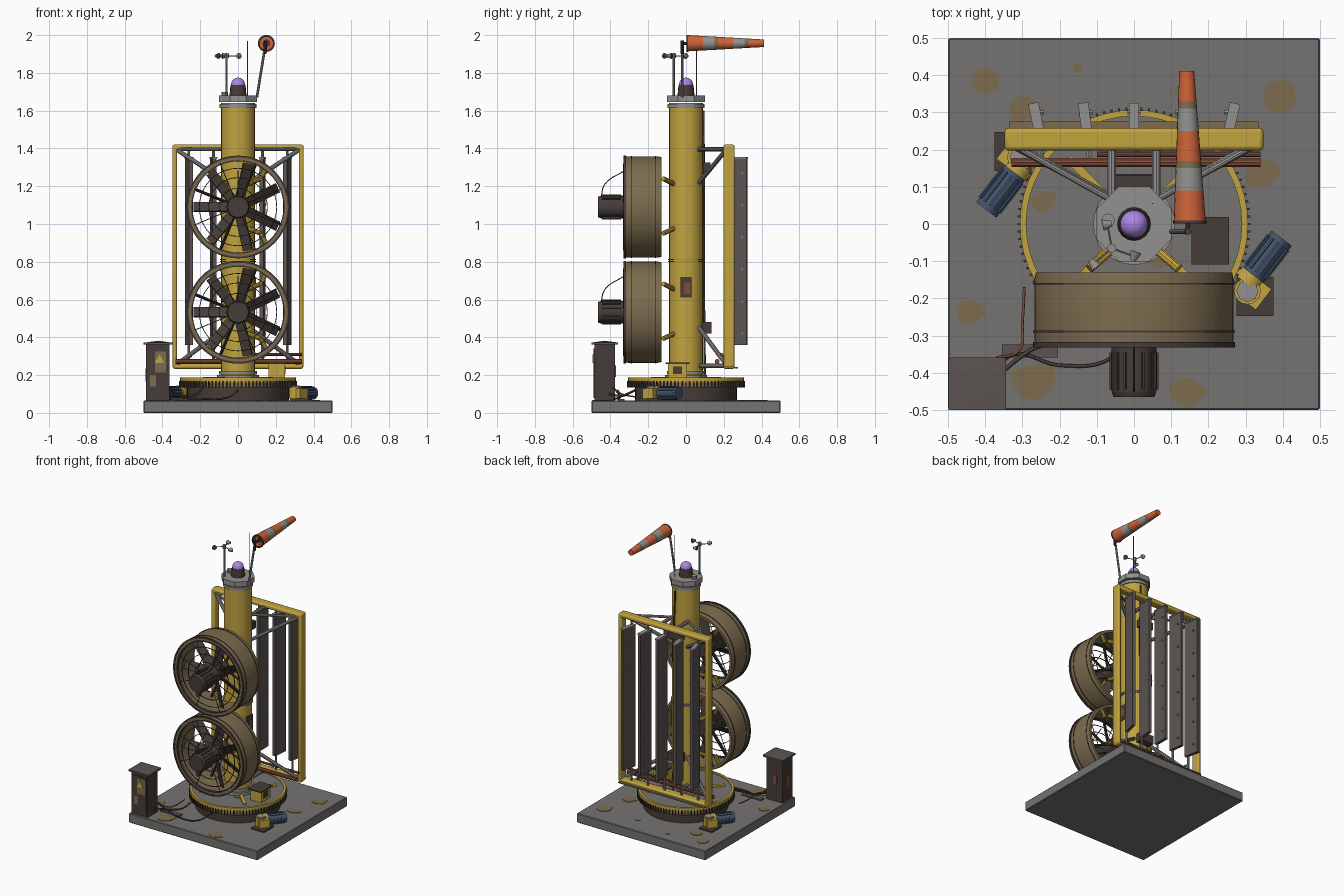
import bpy, bmesh, math, random
from mathutils import Vector, Matrix

if "Cube" in bpy.data.objects:
    bpy.data.objects.remove(bpy.data.objects["Cube"])

random.seed(4)
COLOURS = {
    "yellow": (.54, .37, .05), "tan": (.205, .152, .078), "concrete": (.182, .172, .166),
    "steel": (.29, .285, .28), "dark_brown": (.06, .046, .039), "orange": (.62, .125, .04),
    "purple": (.42, .24, .78), "blue": (.055, .09, .15), "rust": (.24, .075, .04),
    "dark_steel": (.105, .09, .083)}
MATS = {}
for key, c in COLOURS.items():
    MATS[key] = bpy.data.materials.new(key)
    MATS[key].diffuse_color = (*c, 1)


def done(bm, name, *mats):
    bmesh.ops.recalc_face_normals(bm, faces=bm.faces)
    me = bpy.data.meshes.new(name)
    bm.to_mesh(me)
    bm.free()
    for m in mats:
        me.materials.append(MATS[m])
    me.shade_smooth()
    me.set_sharp_from_angle(angle=math.radians(35))
    ob = bpy.data.objects.new(name, me)
    bpy.context.collection.objects.link(ob)
    return ob


def box(bm, c, s, rot=None):
    m = Matrix.Translation(c) @ (rot or Matrix()) @ Matrix.Diagonal((*s, 1))
    bmesh.ops.create_cube(bm, size=1, matrix=m)


def tube(bm, p, q, r, r2=None, n=10):
    p, q = Vector(p), Vector(q)
    rot = (q - p).to_track_quat('Z', 'Y').to_matrix().to_4x4()
    bmesh.ops.create_cone(bm, cap_ends=True, segments=n, radius1=r, radius2=r if r2 is None else r2,
                          depth=(q - p).length, matrix=Matrix.Translation((p + q) / 2) @ rot)


def lathe(bm, prof, c, axis, n=48, closed=True):
    """Revolve (radius, height) points about y or z through c."""
    rings = []
    for i in range(n):
        a = math.tau * i / n
        u, v = math.cos(a), math.sin(a)
        rings.append([bm.verts.new(Vector(c) + Vector((r * u, h, r * v) if axis == 'y' else (r * u, r * v, h)))
                      for r, h in prof])
    m = len(prof)
    for i in range(n):
        a, b = rings[i], rings[(i + 1) % n]
        for j in range(m if closed else m - 1):
            k = (j + 1) % m
            bm.faces.new((a[j], a[k], b[k], b[j]))


def ring(bm, r0, r1, h0, h1, c, axis, n=48):
    lathe(bm, [(r0, h0), (r1, h0), (r1, h1), (r0, h1)], c, axis, n)


def boxes(name, mat, *items):
    bm = bmesh.new()
    for it in items:
        box(bm, *it)
    return done(bm, name, mat)


def tubes(name, mat, *items, n=10):
    bm = bmesh.new()
    for it in items:
        tube(bm, *it, n=n)
    return done(bm, name, mat)


def cable(name, mat, pts, r):
    cu = bpy.data.curves.new(name, 'CURVE')
    cu.dimensions, cu.bevel_depth, cu.bevel_resolution, cu.resolution_u = '3D', r, 1, 6
    sp = cu.splines.new('BEZIER')
    sp.bezier_points.add(len(pts) - 1)
    for b, p in zip(sp.bezier_points, pts):
        b.co, b.handle_left_type, b.handle_right_type = p, 'AUTO', 'AUTO'
    cu.materials.append(MATS[mat])
    bpy.context.collection.objects.link(bpy.data.objects.new(name, cu))


# Base slab with stained patches
bm = bmesh.new()
box(bm, (0, 0, .0325), (1, 1, .065))
bmesh.ops.bevel(bm, geom=bm.edges[:], offset=.004, segments=1, affect='EDGES')
done(bm, "base_slab", "concrete")
bm = bmesh.new()
for x, y, r, z in [(-.40, .39, .045, .065), (.39, .35, .055, .065), (-.29, .31, .045, .065), (.345, .14, .05, .065),
                   (-.44, -.24, .04, .065), (-.27, -.42, .07, .065), (.14, -.45, .052, .065),
                   (.12, .36, .015, .065), (-.15, .42, .015, .065), (-.24, .06, .035, .180), (.06, -.1, .03, .180)]:
    vs = [bm.verts.new((x + r * f * math.cos(a), y + r * f * .85 * math.sin(a), z - .002))
          for a, f in [(math.tau * i / 9, random.uniform(.7, 1.15)) for i in range(9)]]
    ext = bmesh.ops.extrude_face_region(bm, geom=[bm.faces.new(vs)])
    bmesh.ops.translate(bm, vec=(0, 0, .005), verts=[g for g in ext["geom"] if isinstance(g, bmesh.types.BMVert)])
done(bm, "stain_patches", "tan")
boxes("cable_cover", "dark_steel", ((-.28, -.342, .069), (.15, .035, .008)))

# Slewing turntable: drum, toothed ring, deck, rim and gussets
tubes("turntable_drum", "dark_brown", ((0, 0, .065), (0, 0, .14), .27), n=48)
bm = bmesh.new()
ring(bm, .2, .304, .135, .163, (0, 0, 0), 'z')
done(bm, "gear_ring", "tan")
bm = bmesh.new()
for i in range(96):
    a = math.tau * i / 96
    box(bm, (.307 * math.cos(a), .307 * math.sin(a), .152), (.013, .006, .034), Matrix.Rotation(a, 4, 'Z'))
done(bm, "gear_teeth", "dark_brown")
tubes("turntable_deck", "concrete", ((0, 0, .155), (0, 0, .180), .298), n=48)
bm = bmesh.new()
ring(bm, .29, .307, .162, .187, (0, 0, 0), 'z')
for i in range(4):
    a = math.tau * (i + .5) / 4
    box(bm, (.17 * math.cos(a), .17 * math.sin(a), .185), (.16, .022, .012), Matrix.Rotation(a, 4, 'Z'))
done(bm, "turntable_rim", "yellow")

# Mast with flanges, hatch, beacon
tubes("mast", "yellow", ((0, 0, .18), (0, 0, 1.64), .09), n=24)
bm = bmesh.new()
for z0, z1, r in [(.18, .2, .11), (.203, .222, .1), (.798, .805, .096), (.809, .816, .096), (1.615, 1.635, .097)]:
    tube(bm, (0, 0, z0), (0, 0, z1), r, n=24)
tube(bm, (0, 0, 1.645), (0, 0, 1.68), .109, n=8)
bmesh.ops.rotate(bm, verts=bm.verts[-16:], cent=(0, 0, 0), matrix=Matrix.Rotation(math.pi / 8, 3, 'Z'))
done(bm, "mast_flanges", "steel")
boxes("mast_hatch", "dark_brown", ((.088, 0, .665), (.012, .06, .11)))
boxes("hatch_rust", "rust", ((.094, .005, .66), (.004, .03, .06)))
tubes("beacon_base", "dark_brown", ((0, 0, 1.68), (0, 0, 1.735), .045, .04), n=16)
bm = bmesh.new()
bmesh.ops.create_uvsphere(bm, u_segments=24, v_segments=14, radius=.037, matrix=Matrix.Translation((0, 0, 1.738)))
done(bm, "beacon_lamp", "purple")

# Two ducted fans
for tag, z in (("upper", 1.09), ("lower", .533)):
    c = (0, 0, z)
    bm = bmesh.new()
    lathe(bm, [(.266, -.328), (.268, -.30), (.268, -.15), (.264, -.131), (.247, -.131), (.246, -.328)], c, 'y', 56)
    done(bm, tag + "_fan_duct", "tan")
    bm = bmesh.new()
    ring(bm, .262, .272, -.332, -.318, c, 'y', 56)
    ring(bm, .241, .248, -.332, -.31, c, 'y', 56)
    ring(bm, .26, .271, -.292, -.287, c, 'y', 56)
    ring(bm, .26, .271, -.163, -.158, c, 'y', 56)
    done(bm, tag + "_fan_lips", "dark_brown")
    bm = bmesh.new()
    tube(bm, (0, -.33, z), (0, -.17, z), .055, n=20)
    for i in range(7):
        R = Matrix.Rotation(math.pi + math.tau * i / 7, 4, 'Y')
        box(bm, Vector(c) + Vector((0, -.25, 0)) + R @ Vector((.145, 0, 0)), (.18, .008, .06),
            R @ Matrix.Rotation(math.radians(35), 4, 'X'))
    done(bm, tag + "_fan_blades", "dark_brown")
    bm = bmesh.new()
    tube(bm, (0, -.45, z), (0, -.32, z), .06, n=20)
    tube(bm, (0, -.465, z), (0, -.45, z), .055, .06, n=20)
    for i in range(16):
        a = math.tau * i / 16
        box(bm, (.06 * math.cos(a), -.395, z + .06 * math.sin(a)), (.012, .1, .006), Matrix.Rotation(-a, 4, 'Y'))
    done(bm, tag + "_fan_motor", "dark_brown")
    bm = bmesh.new()
    for r in (.10, .155, .205):
        ring(bm, r - .002, r + .002, -.332, -.328, c, 'y', 40)
    for i in range(8):
        a = math.tau * (i + .5) / 8
        u, v = math.cos(a), math.sin(a)
        tube(bm, (.05 * u, -.33, z + .05 * v), (.25 * u, -.33, z + .25 * v), .0025, n=5)
        if i % 2:
            tube(bm, (.04 * u, -.16, z + .04 * v), (.25 * u, -.16, z + .25 * v), .008, n=6)
    done(bm, tag + "_fan_guard", "dark_brown")
    tubes(tag + "_fan_brackets", "yellow",
          *[((sx * .12, -.12, z + dz), (sx * .05, -.06, z + dz * .8), .013)
            for sx in (-1, 1) for dz in (-.14, .15)],
          *[((sx * .12, -.15, z + dz), (sx * .15, -.15, z + dz * 1.38), .012)
            for sx in (-1, 1) for dz in (-.14, .15)])
    cable(tag + "_motor_cable", "dark_brown", [(0, -.45, z + .05), (0, -.43, z + .12), (0, -.33, z + .19)], .003)

# Rear louvre frame
frame = boxes("louvre_frame", "yellow",
              *[((sx * .335, .228, .83), (.026, .06, 1.18)) for sx in (-1, 1)],
              ((0, .228, 1.405), (.69, .06, .03)), ((0, .228, .247), (.69, .06, .028)))
bev = frame.modifiers.new("bevel", 'BEVEL')
bev.width, bev.segments = .01, 2
boxes("frame_ledge", "tan", ((0, .266, .240), (.67, .02, .008)))
# Vertical slats with light end caps, rungs and pivots
bm, bp = bmesh.new(), bmesh.new()
for i, x in enumerate((-.26, -.13, 0, .13, .26)):
    R = Matrix.Rotation((.2, .12, 0, -.1, -.22)[i], 4, 'Z')
    box(bm, (x, .272, .855), (.022, .105, .99), R)
    box(bp, (x, .272, 1.352), (.028, .108, .008), R)
    tube(bp, (x, .235, .25), (x, .235, .36), .007, n=8)
    tube(bp, (x, .235, 1.35), (x, .235, 1.4), .007, n=8)
    for k in range(6):
        tube(bp, (x - .018, .30, .42 + k * .17), (x + .018, .30, .42 + k * .17), .006, n=6)
    tube(bp, (x, .235, .30), (x + .01, .18, .30), .008, n=6)
done(bm, "louvre_slats", "dark_steel")
done(bp, "slat_pivots", "steel")
tubes("linkage_pipes", "rust", ((-.33, .165, .272), (.34, .165, .272), .013), ((-.1, .188, .31), (.34, .188, .31), .008))
# Frame struts, mirrored left and right
tubes("frame_struts", "steel", *[(Vector((s * a[0], *a[1:])), Vector((s * b[0], *b[1:])), r) for s in (-1, 1)
      for a, b, r in [((.06, .07, 1.22), (.32, .21, 1.39), .012), ((.06, .06, 1.395), (.06, .21, 1.395), .012),
                      ((.07, .07, 1.395), (.32, .21, 1.395), .009), ((.06, .07, .45), (.32, .21, .26), .012),
                      ((.06, .07, .25), (.06, .21, .25), .012)]])
boxes("strut_clamp", "dark_brown", ((0, .11, .45), (.1, .05, .06)), ((0, .11, 1.3), (.1, .04, .05)))

# Slewing gear motors on opposite sides
for s, tag in ((1, "right"), (-1, "left")):
    P = lambda x, y, z: Vector((s * x, s * y, z))
    boxes(tag + "_drive_plate", "dark_brown", (P(.325, -.195, .07), (.1, .105, .012)))
    d = Vector((s * .1, s * .13, 0)).normalized()
    a = P(.315, -.145, .105)
    R = d.to_track_quat('X', 'Z').to_matrix().to_4x4()
    bm = bmesh.new()
    box(bm, P(.325, -.185, .1), (.07, .06, .06), R)
    tube(bm, a - d * .02, a + d * .01, .04, n=16)
    tube(bm, P(.305, -.18, .075), P(.305, -.18, .135), .036, n=16)
    done(bm, tag + "_gearbox", "yellow")
    tubes(tag + "_gearbox_cap", "steel", (P(.305, -.18, .135), P(.305, -.18, .142), .03), n=8)
    bm = bmesh.new()
    tube(bm, a + d * .01, a + d * .135, .034, n=16)
    for i in range(12):
        t = math.tau * i / 12
        R2 = R @ Matrix.Rotation(t, 4, 'X')
        box(bm, a + d * .07 + R2 @ Vector((0, 0, .034)), (.10, .006, .008), R2)
    done(bm, tag + "_drive_motor", "blue")

# Junction box on the deck
boxes("junction_box", "yellow", ((.205, -.045, .22), (.085, .10, .075)))
boxes("junction_lid", "dark_brown", ((.205, -.045, .262), (.1, .128, .008)), ((.249, -.045, .225), (.006, .05, .04)))

# Control cabinet with pitched lid and warning plates
boxes("cabinet", "dark_brown", ((-.425, -.43, .215), (.125, .11, .30)), ((-.425, -.486, .21), (.105, .006, .26)))
bm = bmesh.new()
box(bm, (-.422, -.43, .367), (.155, .14, .012))
bmesh.ops.create_cone(bm, cap_ends=True, segments=4, radius1=.1, radius2=0, depth=.01,
                      matrix=Matrix.Translation((-.422, -.43, .377)) @ Matrix.Rotation(math.pi / 4, 4, 'Z'))
done(bm, "cabinet_lid", "dark_steel")
boxes("cabinet_stain", "tan", ((-.41, -.489, .27), (.06, .004, .11)), ((-.45, -.489, .17), (.03, .004, .06)))
tubes("warning_plate", "yellow", ((-.415, -.489, .28), (-.415, -.495, .28), .03), n=3)
boxes("cabinet_rust", "rust", ((-.43, -.374, .22), (.03, .006, .06)), ((-.488, -.43, .2), (.006, .04, .07)))

# Ground cables
cable("supply_cable", "dark_brown", [(-.37, -.39, .14), (-.32, -.35, .09), (-.2, -.38, .075),
                                     (-.06, -.36, .08), (0, -.27, .12)], .005)
cable("control_cable", "rust", [(-.37, -.36, .12), (-.31, -.34, .1), (-.3, -.26, .085), (-.295, -.17, .09)], .004)
cable("drive_cable", "dark_brown", [(-.37, -.41, .1), (-.28, -.34, .09), (-.22, -.31, .1), (-.19, -.25, .13)], .006)
cable("mast_cable", "dark_brown", [(.02, .092, 1.6), (.03, .095, 1.2), (.02, .095, .7), (.03, .1, .2)], .006)

# Wind cup sensor and whip antenna
A = Vector((-.06, -.065, 1.89))
tubes("cup_sensor_pole", "steel", ((-.06, -.065, 1.68), A + Vector((0, 0, .014)), .006),
      ((.05, .055, 1.68), (.05, .055, 1.97), .002), ((-.07, .01, 1.68), (-.07, .01, 1.70), .018),
      (A - Vector((0, 0, .012)), A + Vector((0, 0, .012)), .012))
bm, bc = bmesh.new(), bmesh.new()
for k in range(3):
    t = math.radians(-20 + 120 * k)
    e = A + Vector((.065 * math.cos(t), .065 * math.sin(t), 0))
    side = Vector((-math.sin(t), math.cos(t), 0))
    tube(bm, A, e, .003, n=6)
    tube(bm, e - side * .012, e + side * .012, .008, .016, n=10)
    tube(bc, e + side * .011, e + side * .0135, .014, n=10)
done(bm, "wind_cups", "steel")
done(bc, "cup_mouths", "dark_brown")

# Windsock: leaning pole, open mouth ring and banded cone
tubes("windsock_pole", "steel", ((.1, -.02, 1.67), (.142, -.02, 1.93), .007))
bm = bmesh.new()
tube(bm, (.142, -.02, 1.90), (.146, -.02, 1.97), .009)
tube(bm, (.144, -.02, 1.955), (.148, .03, 1.957), .007)
tube(bm, (.15, .028, 1.957), (.15, .032, 1.957), .02, n=20)
ring(bm, .035, .045, .002, .01, (.15, 0, 1.956), 'y', 24)
done(bm, "windsock_mount", "dark_brown")
tubes("windsock_lining", "orange", ((.15, .034, 1.957), (.15, .038, 1.957), .039), n=20)
bands = [.01, .09, .15, .17, .25, .31, .33, .412]
bm = bmesh.new()
lathe(bm, [(.043 - .023 * (y - .01) / .4, y) for y in bands], (.15, 0, 1.957), 'y', 20, closed=False)
bm.faces.ensure_lookup_table()
for i, f in enumerate(bm.faces):
    f.material_index = (0, 1, 2, 0, 1, 2, 0)[i % 7]
bmesh.ops.contextual_create(bm, geom=[e for e in bm.edges if all(v.co.y > .41 for v in e.verts)])
for v in bm.verts:
    v.co.x -= .02 * v.co.y
done(bm, "windsock", "orange", "steel", "tan")

for m in bpy.data.materials:
    if m.users and not m.is_grease_pencil:
        m.use_nodes = True
        m.node_tree.nodes["Principled BSDF"].inputs["Base Color"].default_value = m.diffuse_color
